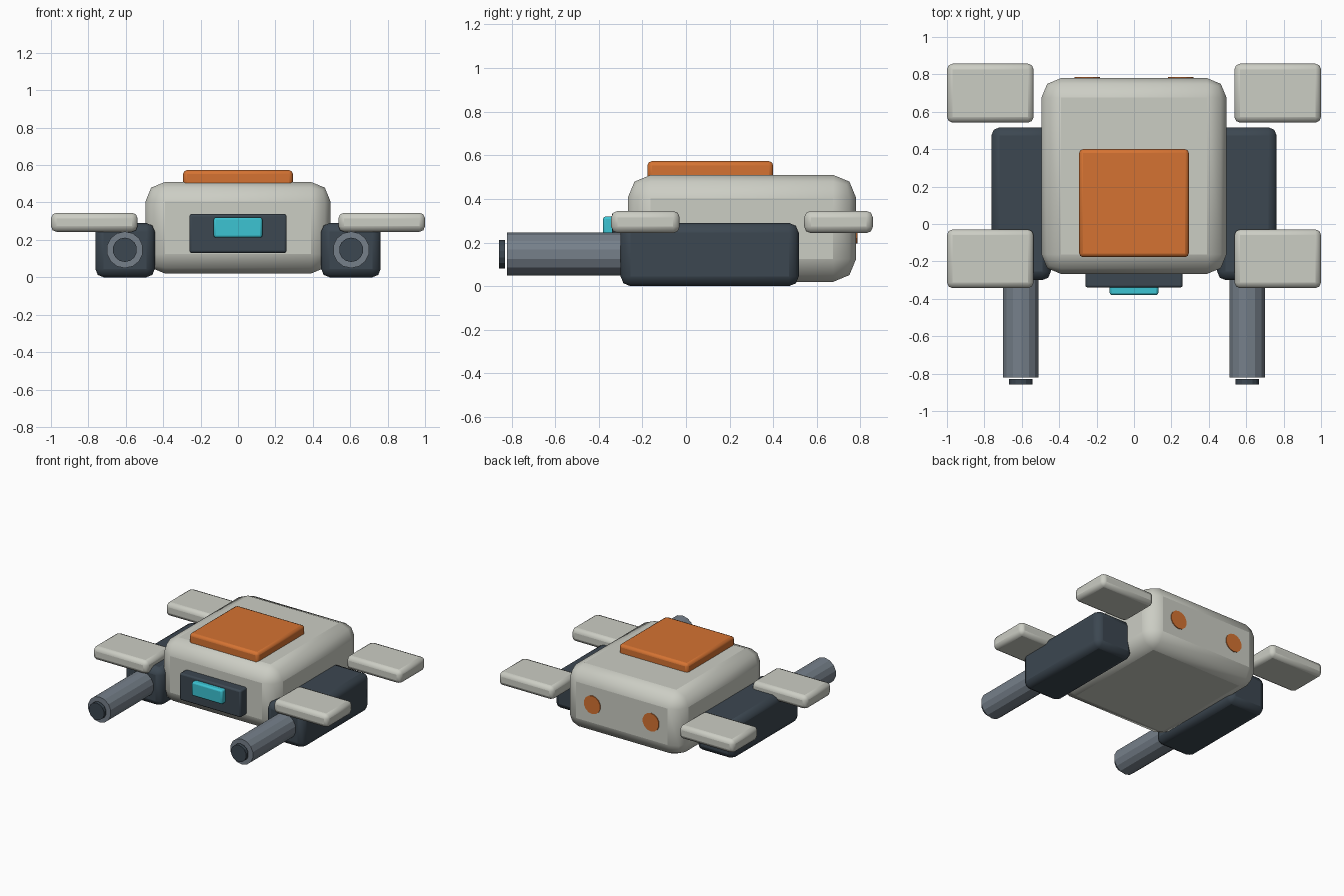
import bpy
import math

if "Cube" in bpy.data.objects:
    bpy.data.objects.remove(bpy.data.objects["Cube"], do_unlink=True)


def make_material(name, rgb):
    mat = bpy.data.materials.new(name)
    mat.use_nodes = True
    colour = (*rgb, 1.0)
    mat.diffuse_color = colour
    mat.node_tree.nodes["Principled BSDF"].inputs["Base Color"].default_value = colour
    return mat


shell = make_material("pale grey", (0.60, 0.61, 0.55))
dark = make_material("dark slate", (0.045, 0.063, 0.082))
steel = make_material("steel grey", (0.18, 0.215, 0.255))
orange = make_material("orange", (0.66, 0.17, 0.032))
cyan = make_material("cyan", (0.045, 0.55, 0.65))


def rounded_box(name, xs, ys, zs, bevel, mat):
    """Box between the given limits with softly rounded edges."""
    limits = (xs, ys, zs)
    bpy.ops.mesh.primitive_cube_add(size=1, location=[sum(l) / 2 for l in limits])
    obj = bpy.context.object
    obj.name = name
    obj.scale = [l[1] - l[0] for l in limits]
    bpy.ops.object.transform_apply(location=False, rotation=False, scale=True)
    obj.data.materials.append(mat)
    bpy.ops.object.shade_smooth_by_angle(angle=math.radians(60))
    mod = obj.modifiers.new("rounding", "BEVEL")
    mod.width = bevel
    mod.segments = 2
    mod.limit_method = "NONE"
    bpy.ops.object.modifier_apply(modifier=mod.name)
    bpy.ops.object.shade_smooth_by_angle(angle=math.radians(60))
    return obj


def rod(name, x, z, ys, radius, mat, sides=14):
    """Faceted cylinder lying along y."""
    bpy.ops.mesh.primitive_cylinder_add(
        vertices=sides, radius=radius, depth=ys[1] - ys[0],
        location=(x, sum(ys) / 2, z), rotation=(math.pi / 2, 0, 0))
    obj = bpy.context.object
    obj.name = name
    obj.data.materials.append(mat)
    return obj


# Main hull and roof hatch
rounded_box("hull", (-0.495, 0.495), (-0.267, 0.78), (0.02, 0.51), 0.105, shell)
rounded_box("roof_hatch", (-0.293, 0.293), (-0.177, 0.4), (0.47, 0.573), 0.02, orange)

# Front sensor panel and lens
rounded_box("sensor_panel", (-0.26, 0.26), (-0.34, -0.2), (0.13, 0.338), 0.012, dark)
rounded_box("sensor_lens", (-0.13, 0.13), (-0.38, -0.3), (0.212, 0.32), 0.012, cyan)

for side, s in (("left", 1), ("right", -1)):
    def span(a, b):
        return tuple(sorted((s * a, s * b)))

    # Side pod with barrel and dark muzzle cap
    rounded_box(side + "_pod", span(0.445, 0.763), (-0.3, 0.517), (0, 0.29), 0.045, dark)
    rod(side + "_barrel", s * 0.605, 0.147, (-0.82, -0.2), 0.098, steel)
    rod(side + "_muzzle", s * 0.605, 0.147, (-0.857, -0.83), 0.065, dark)

    # Front and rear fins
    for end, ys in (("front", (-0.343, -0.029)), ("rear", (0.542, 0.857))):
        rounded_box(f"{side}_{end}_fin", span(0.537, 1.0), ys, (0.243, 0.345), 0.03, shell)

    # Round tail light
    rod(side + "_tail_light", s * 0.25, 0.265, (0.74, 0.786), 0.07, orange)
